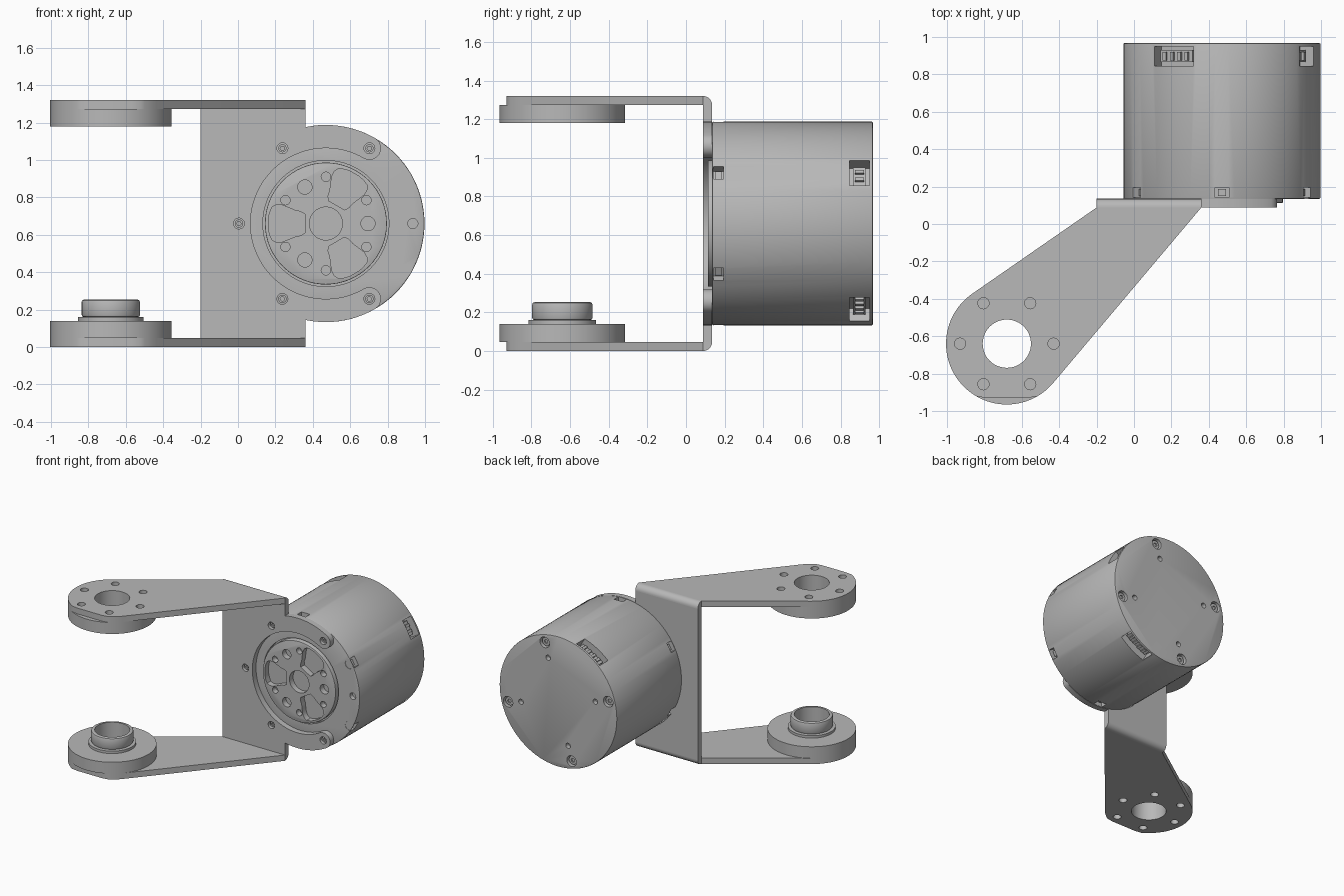
import bpy, bmesh
from math import cos, sin, radians, pi
from mathutils import Vector, geometry

cube = bpy.data.objects.get("Cube")
if cube:
    bpy.data.objects.remove(cube)

metal = bpy.data.materials.new("grey_metal")
metal.use_nodes = True
GREY = (0.48, 0.48, 0.48, 1)
metal.diffuse_color = GREY
metal.node_tree.nodes["Principled BSDF"].inputs["Base Color"].default_value = GREY

MX, MZ = 0.47, 0.66          # motor axis
MR = 0.527                   # motor radius
FRONT, BACK = 0.135, 0.967   # motor ends in y
PX, PY = -0.68, -0.64        # pivot axis
T = 0.047                    # sheet thickness
H = 1.32                     # total height
L, R = -0.2, 0.36            # bracket sides


def polar(r, deg, c=(MX, MZ)):
    return (c[0] + r * cos(radians(deg)), c[1] + r * sin(radians(deg)))


def arc(c, r, a0, a1, n):
    return [polar(r, a0 + (a1 - a0) * i / n, c) for i in range(n + 1)]


def circle(c, r, n=32):
    return arc(c, r, 0, 360, n)[:-1]


def prism(pts, lo, hi, axis):
    """Outline and its extent along an axis."""
    return (pts, lo, hi, axis)


def place(u, v, w, axis):
    return {"x": (w, u, v), "y": (u, w, v), "z": (u, v, w)}[axis]


def fill(bm, pts, lo, hi, axis):
    a = [bm.verts.new(place(u, v, lo, axis)) for u, v in pts]
    b = [bm.verts.new(place(u, v, hi, axis)) for u, v in pts]
    faces = [bm.faces.new(a), bm.faces.new(b[::-1])]
    for i in range(len(a)):
        j = (i + 1) % len(a)
        faces.append(bm.faces.new((a[j], a[i], b[i], b[j])))
    bmesh.ops.recalc_face_normals(bm, faces=faces)


def solid(name, prisms):
    bm = bmesh.new()
    for p in prisms:
        fill(bm, *p)
    mesh = bpy.data.meshes.new(name)
    bm.to_mesh(mesh)
    bm.free()
    mesh.materials.append(metal)
    ob = bpy.data.objects.new(name, mesh)
    bpy.context.collection.objects.link(ob)
    return ob


def activate(ob):
    bpy.ops.object.select_all(action="DESELECT")
    ob.select_set(True)
    bpy.context.view_layer.objects.active = ob


def part(name, prisms, cuts=(), bevel=0):
    ob = solid(name, prisms)
    activate(ob)
    if bevel:
        m = ob.modifiers.new("edge", "BEVEL")
        m.width, m.segments, m.angle_limit = bevel, 2, radians(50)
        bpy.ops.object.modifier_apply(modifier=m.name)
    if cuts:
        cutter = solid(name + "_cutter", cuts)
        cutter.hide_render = True
        m = ob.modifiers.new("cut", "BOOLEAN")
        m.object, m.solver, m.use_self = cutter, "EXACT", True
        bpy.ops.object.modifier_apply(modifier=m.name)
        bpy.data.objects.remove(cutter)
    activate(ob)
    bpy.ops.object.shade_smooth_by_angle(angle=radians(30))
    return ob


def box_at(deg, r0, r1, half, y0, y1, shift=0):
    """Radial box on the motor wall."""
    d = Vector((cos(radians(deg)), sin(radians(deg))))
    t = Vector((-d.y, d.x))
    c = Vector((MX, MZ)) + t * shift
    pts = [c + d * r + t * s for r, s in ((r0, -half), (r1, -half), (r1, half), (r0, half))]
    return prism([tuple(p) for p in pts], y0, y1, "y")


# Motor body with sockets, notches and screw holes
sockets = ((30, 0.075), (120, 0.12), (300, 0.12))
clips = range(30, 390, 60)
rear = range(75, 435, 90)
cuts = [box_at(a, 0.44, 0.6, w, 0.845, 0.95) for a, w in sockets]
cuts += [box_at(a, 0.475, 0.6, 0.038, 0.142, 0.195) for a in clips]
cuts += [prism(circle(polar(0.5, a), 0.036, 20), 0.1, 0.138, "y") for a in (30, 330)]
cuts += [prism(circle(polar(0.465, 0), 0.027, 20), 0.1, 0.17, "y")]
cuts += [prism(circle(polar(0.465, a), 0.043, 24), 0.925, 1.0, "y") for a in rear]
cuts += [prism(circle(polar(0.345, a), 0.021, 16), 0.93, 1.0, "y") for a in rear]
cuts += [prism(circle((MX, MZ), 0.337, 64), 0.1, 0.16, "y")]
part("motor_body", [prism(circle((MX, MZ), MR, 96), FRONT, BACK, "y")], cuts, 0.006)

# Plugs and pins seated in the sockets
plugs = []
for a, w in sockets:
    plugs.append(box_at(a, 0.43, 0.485, w - 0.02, 0.865, 0.93))
    n = 2 if w < 0.1 else 4
    for i in range(n):
        plugs.append(box_at(a, 0.48, 0.5, 0.01, 0.875, 0.92, (i - (n - 1) / 2) * 0.045))
part("socket_plugs", plugs)

# Clip tabs in the front notches
part("clip_tabs", [box_at(a, 0.46, 0.5, 0.022, 0.15, 0.187) for a in clips])

# Screw heads, front and rear
screws = [prism(circle(polar(0.465, a), 0.034, 20), 0.935, 0.95, "y") for a in rear]
part("rear_screws", screws,
     [prism(circle(polar(0.465, a), 0.016, 6), 0.94, 1.0, "y") for a in rear])
mount = range(60, 301, 60)
part("mount_screws", [prism(circle(polar(0.465, a), 0.022, 16), 0.105, 0.15, "y") for a in mount],
     [prism(circle(polar(0.465, a), 0.012, 6), 0.09, 0.12, "y") for a in mount])

# Rotating output face with pockets
half = ((0.113, 0.05), (0.135, 0.064), (0.165, 0.07), (0.2, 0.085), (0.235, 0.099),
        (0.265, 0.1), (0.288, 0.088), (0.3, 0.06), (0.307, 0.03))
lobe = list(half) + [(r, -t) for r, t in reversed(half)]


def lobe_at(deg):
    c, s = cos(radians(deg)), sin(radians(deg))
    return [(MX + r * c - t * s, MZ + r * s + t * c) for r, t in lobe]


cuts = [prism(lobe_at(a), 0.05, 0.2, "y") for a in (60, 180, 300)]
cuts += [prism(circle(polar(0.225, a), 0.038, 24), 0.05, 0.18, "y") for a in (0, 120, 240)]
cuts += [prism(circle(polar(0.25, a), 0.025, 20), 0.05, 0.16, "y") for a in clips]
cuts += [prism(circle((MX, MZ), 0.088, 40), 0.05, 0.2, "y")]
part("output_face", [prism(circle((MX, MZ), 0.326, 64), 0.113, 0.24, "y")], cuts, 0.004)

# Bracket face: upright sheet whose two curled fingers hug the output face
mid = 0.465
rim = MR - mid
edge = 102
outline = [(L, T), (R, T)]
outline += arc((MX, MZ), MR, -edge, -60, 10)
outline += arc(polar(mid, -60), rim, -60, 120, 12)[1:]
outline += arc((MX, MZ), mid - rim, -60, -300, 60)[1:]
outline += arc(polar(mid, 60), rim, -120, 60, 12)[1:]
outline += arc((MX, MZ), MR, 60, edge, 10)[1:]
outline += [(R, H - T), (L, H - T)]
part("bracket_face", [prism(outline, FRONT - T, FRONT, "y")],
     [prism(circle(polar(mid, a), 0.029, 20), 0.0, 0.2, "y") for a in mount])

# Upper and lower arms, each with a rounded bend, sheet and pivot disc
arm = circle((PX, PY), 0.325, 96)
hull_points = [Vector(p) for p in arm if p[1] > -0.93]
hull_points += [Vector(p) for p in ((L, FRONT - T), (R, FRONT - T), (-0.79, -0.93), (-0.57, -0.93))]
sheet = [tuple(hull_points[i]) for i in geometry.convex_hull_2d(hull_points)]
bore = circle((PX, PY), 0.129, 48)
bolts = [polar(0.25, a, (PX, PY)) for a in range(0, 360, 60)]

for side in ("lower", "upper"):
    def z(v):
        return v if side == "lower" else H - v

    bend = [(FRONT - T, z(T))] + [(y, z(v)) for y, v in arc((FRONT - T, T), T, -90, 0, 10)]
    part(side + "_bend", [prism(bend, L, R, "x")])
    holes = [prism(bore, z(-0.1), z(0.3), "z")]
    part(side + "_arm", [prism(sheet, z(0), z(T), "z")],
         holes + [prism(circle(c, 0.03, 20), z(-0.1), z(0.2), "z") for c in bolts])
    part(side + "_pivot_disc", [prism(arm, z(T), z(0.14), "z")], holes)

# Stepped hollow boss on the lower pivot
through = [prism(bore, 0.1, 0.3, "z")]
part("boss_flange", [prism(circle((PX, PY), 0.175, 64), 0.14, 0.16, "z")], through)
part("boss_collar", [prism(circle((PX, PY), 0.156, 64), 0.16, 0.253, "z")], through, 0.012)
